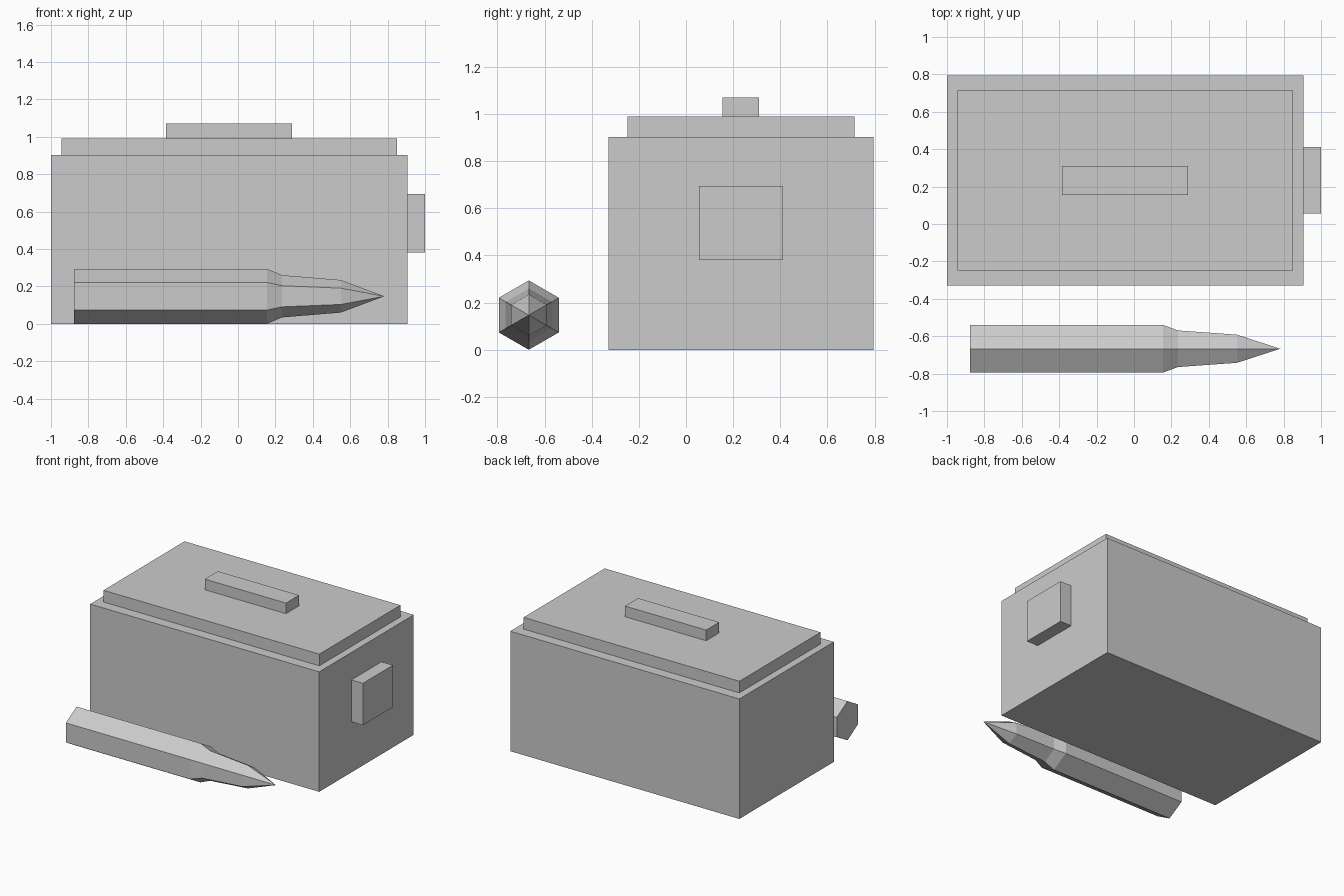
import bpy, bmesh, math

if "Cube" in bpy.data.objects:
    bpy.data.objects.remove(bpy.data.objects["Cube"])

grey = bpy.data.materials.new("light grey")
grey.diffuse_color = (0.6, 0.6, 0.6, 1)
grey.use_nodes = True
grey.node_tree.nodes["Principled BSDF"].inputs["Base Color"].default_value = grey.diffuse_color


def finish(bm, name):
    bmesh.ops.recalc_face_normals(bm, faces=bm.faces)
    mesh = bpy.data.meshes.new(name)
    bm.to_mesh(mesh)
    bm.free()
    mesh.materials.append(grey)
    obj = bpy.data.objects.new(name, mesh)
    bpy.context.collection.objects.link(obj)
    return obj


def box(name, x, y, z):
    """Box from its (low, high) limits on each axis."""
    bm = bmesh.new()
    bmesh.ops.create_cube(bm, size=1)
    for v in bm.verts:
        v.co = [lo + (c + 0.5) * (hi - lo) for c, (lo, hi) in zip(v.co, (x, y, z))]
    return finish(bm, name)


def lathe_x(name, profile, y, z, sides):
    """Faceted solid along x from (x, radius) rings, ending in a point."""
    bm = bmesh.new()
    rings = []
    for x, r in profile[:-1]:
        angles = [2 * math.pi * i / sides for i in range(sides)]
        rings.append([bm.verts.new((x, y + r * math.sin(a), z + r * math.cos(a)))
                      for a in angles])
    tip = bm.verts.new((profile[-1][0], y, z))
    bm.faces.new(rings[0])
    for i in range(sides):
        j = (i + 1) % sides
        for a, b in zip(rings, rings[1:]):
            bm.faces.new((a[i], a[j], b[j], b[i]))
        bm.faces.new((rings[-1][i], rings[-1][j], tip))
    return finish(bm, name)


# Ammunition box with stepped lid, carry handle and side latch
box("box_body", (-1.0, 0.905), (-0.328, 0.795), (0.0, 0.902))
box("lid", (-0.945, 0.85), (-0.248, 0.715), (0.902, 0.99))
box("lid_handle", (-0.385, 0.29), (0.155, 0.31), (0.99, 1.07))
box("side_latch", (0.905, 1.0), (0.055, 0.412), (0.38, 0.695))

# Six-sided cartridge lying in front: case, shoulder, neck, pointed tip
lathe_x("cartridge",
        [(-0.876, 0.147), (0.155, 0.147), (0.235, 0.113), (0.55, 0.087), (0.782, 0)],
        y=-0.667, z=0.147, sides=6)
